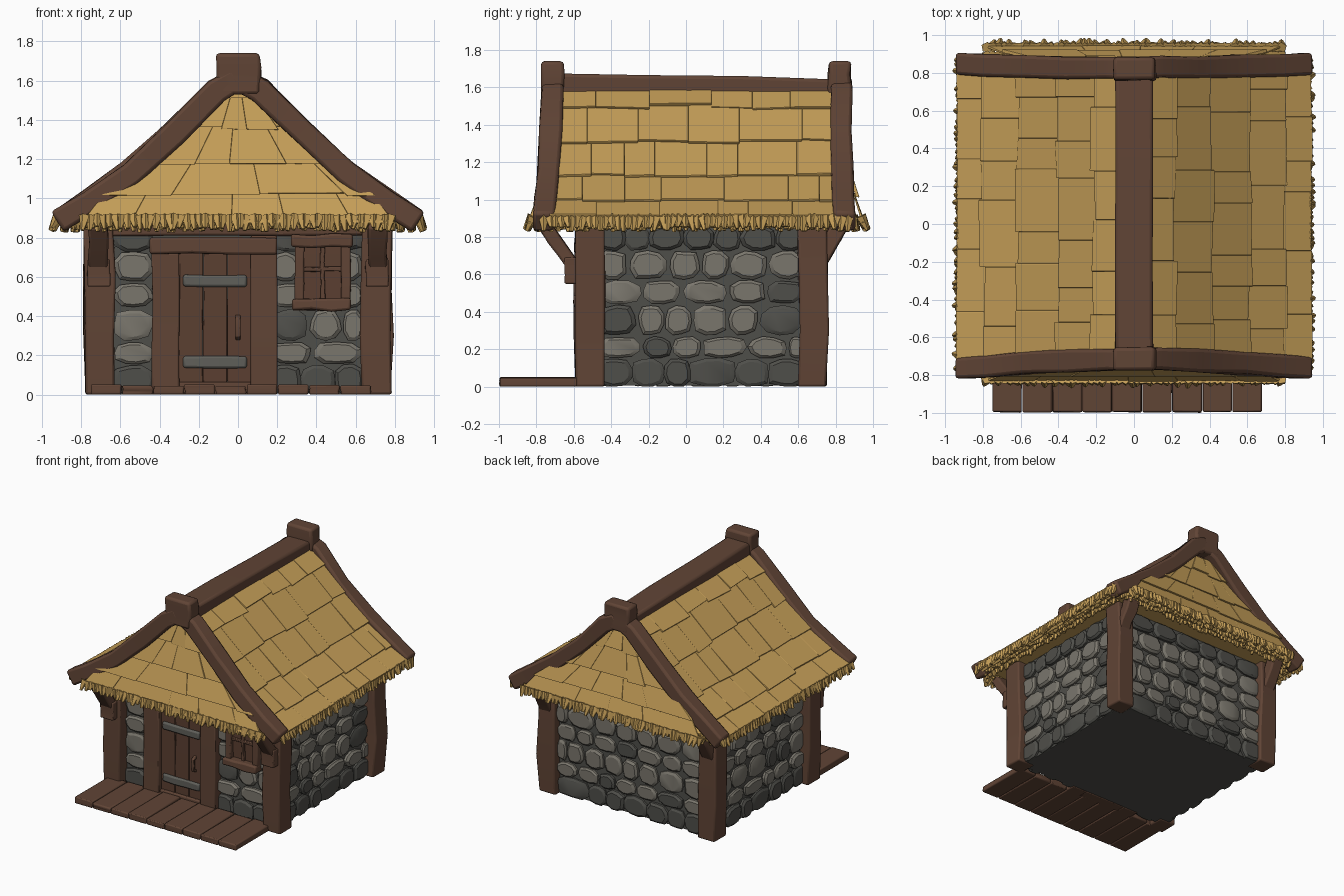
import bpy, bmesh, math, random
from mathutils import Vector, Matrix

if "Cube" in bpy.data.objects:
    bpy.data.objects.remove(bpy.data.objects["Cube"])
random.seed(4)
R = random.uniform


def material(name, rgb):
    m = bpy.data.materials.new(name)
    m.diffuse_color = (*rgb, 1)
    m.use_nodes = True
    m.node_tree.nodes["Principled BSDF"].inputs["Base Color"].default_value = m.diffuse_color
    return m


WOOD = material("brown wood", (0.118, 0.058, 0.036))
DOOR = material("door wood", (0.105, 0.050, 0.031))
THATCH = material("golden thatch", (0.56, 0.345, 0.098))
LIGHT = material("light stone", (0.195, 0.182, 0.152))
DARK = material("dark stone", (0.078, 0.077, 0.068))
METAL = material("grey iron", (0.115, 0.113, 0.10))


def finish(bm, name, mats, bevel=0.0, smooth=True):
    bmesh.ops.recalc_face_normals(bm, faces=bm.faces[:])
    me = bpy.data.meshes.new(name)
    bm.to_mesh(me)
    bm.free()
    ob = bpy.data.objects.new(name, me)
    bpy.context.collection.objects.link(ob)
    for m in mats:
        me.materials.append(m)
    if bevel:
        b = ob.modifiers.new("bevel", 'BEVEL')
        b.width, b.segments = bevel, 2
    if smooth:
        bpy.ops.object.select_all(action='DESELECT')
        ob.select_set(True)
        bpy.context.view_layer.objects.active = ob
        bpy.ops.object.shade_smooth_by_angle(angle=math.radians(28))
    return ob


def beam(name, pts, w, d, side=(1, 0, 0), mat=WOOD, jit=0.005, bevel=0.012):
    """Rough timber: rectangular section (w along side, d across) swept on a path."""
    pts, side = [Vector(p) for p in pts], Vector(side)
    if len(pts) == 2:
        pts = [pts[0].lerp(pts[1], t / 3) for t in range(4)]
    bm, rings = bmesh.new(), []
    for i, p in enumerate(pts):
        tan = (pts[min(i + 1, len(pts) - 1)] - pts[max(i - 1, 0)]).normalized()
        dep = tan.cross(side).normalized()
        k = jit if 0 < i < len(pts) - 1 else jit * 0.4
        off = side * R(-k, k) + dep * R(-k, k)
        rings.append([bm.verts.new(p + off + side * a * (w / 2 + R(-k, k)) + dep * b * (d / 2 + R(-k, k)))
                      for a, b in ((1, 1), (-1, 1), (-1, -1), (1, -1))])
    for a, b in zip(rings, rings[1:]):
        for i in range(4):
            bm.faces.new((a[i], a[(i + 1) % 4], b[(i + 1) % 4], b[i]))
    bm.faces.new(rings[0])
    bm.faces.new(rings[-1])
    return finish(bm, name, [mat], bevel)


def box(name, x, y, z, mat=WOOD, jit=0.003, bevel=0.008):
    cx, cy = sum(x) / 2, sum(y) / 2
    return beam(name, [(cx, cy, z[0]), (cx, cy, z[1])], x[1] - x[0], y[1] - y[0], mat=mat, jit=jit, bevel=bevel)


# stone walls: plain core plus raised rounded stones on each side
box("wall_core", (-0.70, 0.70), (-0.50, 0.69), (0.005, 0.87), DARK, 0, 0)


def stones(name, origin, along, out, length, top=0.86):
    bm = bmesh.new()
    o, a, n, up = Vector(origin), Vector(along), Vector(out), Vector((0, 0, 1))
    z = 0.0
    for h in (0.15, 0.12, 0.17, 0.13, 0.16, 0.13):
        u = -0.03 if length > 0.4 else 0.0
        while u < length - 0.04:
            w = min(R(0.13, 0.25), length - u)
            if length - u - w < 0.08:
                w = length - u
            edge = z < 0.05 or z > 0.70
            fill = 0.52 if edge else 0.47
            c, rot = o + a * (u + w / 2) + up * (z + h / 2), R(0, 0.6)
            shape = [(rot + i * math.tau / 10, R(0.92, 1.06)) for i in range(10)]
            prot, rings = R(0.022, 0.036), []
            for s, hh in ((1.0, -0.01), (1.0, prot * 0.55), (0.78, prot)):
                ring = []
                for t, r in shape:
                    ct, st = math.cos(t), math.sin(t)
                    q = (abs(ct) ** 3 + abs(st) ** 3) ** (-1 / 3) * r * s * fill
                    p = c + a * ct * q * w + up * st * q * h + n * hh
                    p.z = min(max(p.z, 0), top)
                    ring.append(bm.verts.new(p))
                rings.append(ring)
            faces = [bm.faces.new((lo[i], lo[(i + 1) % 10], hi[(i + 1) % 10], hi[i]))
                     for lo, hi in zip(rings, rings[1:]) for i in range(10)]
            faces.append(bm.faces.new(rings[-1]))
            dark = edge or (length > 0.4 and random.random() < 0.15)
            for f in faces:
                f.material_index = 1 if dark else 0
            u += w
        z += h
    return finish(bm, name, [LIGHT, DARK])


stones("right_wall_stones", (0.70, -0.45, 0), (0, 1, 0), (1, 0, 0), 1.08)
stones("left_wall_stones", (-0.70, -0.45, 0), (0, 1, 0), (-1, 0, 0), 1.08)
stones("back_wall_stones", (-0.65, 0.69, 0), (1, 0, 0), (0, 1, 0), 1.30)
stones("front_stones_left", (-0.64, -0.50, 0), (1, 0, 0), (0, -1, 0), 0.21)
stones("front_stones_right", (0.19, -0.50, 0), (1, 0, 0), (0, -1, 0), 0.45)

# corner posts and the braces that carry the roof
for s, sn in ((-1, "left"), (1, "right")):
    for y, yn in ((-0.515, "front"), (0.675, "back")):
        beam(f"{yn}_{sn}_post", [(s * 0.705, y, 0), (s * 0.712, y, 0.9)], 0.15, 0.155, jit=0.008)
    beam(f"front_{sn}_brace", [(s * 0.715, -0.60, 0.64), (s * 0.715, -0.76, 0.87)], 0.10, 0.07)
    box(f"front_{sn}_brace_foot", (s * 0.71 - 0.058, s * 0.71 + 0.058), (-0.65, -0.56), (0.55, 0.69))
    beam(f"back_{sn}_brace", [(s * 0.715, 0.70, 0.65), (s * 0.715, 0.83, 0.88)], 0.10, 0.09)
beam("front_top_beam", [(-0.66, -0.52, 0.845), (0.66, -0.52, 0.845)], 0.07, 0.07, (0, 1, 0))

# door with frame, boards, hinges and handle
box("door_left_jamb", (-0.44, -0.30), (-0.575, -0.48), (0, 0.72))
box("door_right_jamb", (0.065, 0.20), (-0.575, -0.48), (0, 0.81))
beam("door_lintel", [(-0.45, -0.54, 0.757), (0.20, -0.54, 0.757)], 0.11, 0.085, (0, 1, 0))
box("door_sill", (-0.30, 0.07), (-0.56, -0.48), (0, 0.065))
for i in range(3):
    x = -0.30 + i * 0.123
    box(f"door_board_{i + 1}", (x, x + 0.121), (-0.54, -0.48), (0.05, 0.72), DOOR, 0.002, 0.005)
for z in (0.165, 0.58):
    beam("door_hinge", [(-0.28, -0.545, z), (0.045, -0.545, z)], 0.03, 0.06, (0, 1, 0), METAL, 0.003)
beam("door_handle", [(0.0, -0.53, 0.40), (0.0, -0.565, 0.385), (0.0, -0.57, 0.34), (0.0, -0.565, 0.30),
                     (0.0, -0.53, 0.285)], 0.025, 0.02, jit=0.001, bevel=0.004)

# window
box("window_board", (0.31, 0.56), (-0.54, -0.48), (0.46, 0.79), DOOR)
for x in (0.29, 0.525):
    box("window_side", (x, x + 0.048), (-0.575, -0.48), (0.47, 0.77))
beam("window_head", [(0.27, -0.54, 0.785), (0.585, -0.54, 0.785)], 0.10, 0.065, (0, 1, 0))
beam("window_sill", [(0.275, -0.545, 0.46), (0.575, -0.545, 0.46)], 0.11, 0.06, (0, 1, 0))
box("window_bar_upright", (0.42, 0.445), (-0.56, -0.5), (0.48, 0.77), bevel=0.004)
beam("window_bar_level", [(0.33, -0.55, 0.64), (0.535, -0.55, 0.64)], 0.025, 0.025, (0, 1, 0), bevel=0.004)

# porch deck planks
for i in range(9):
    x = -0.75 + i * 0.159
    box("deck_plank", (x, x + 0.155), (-0.995, -0.56 + R(0, 0.02)), (0, 0.05 + R(-0.006, 0.004)), jit=0.003)

# roof curve from eave to ridge in x and z
CURVE = [Vector((x, 0, z)) for x, z in ((0.92, 0.88), (0.76, 0.98), (0.55, 1.13), (0.32, 1.34), (0.11, 1.55), (0, 1.61))]


def curve(v):
    t = min(max(v, 0), 0.999) * (len(CURVE) - 1)
    return CURVE[int(t)].lerp(CURVE[int(t) + 1], t % 1)


def half_width(z):
    for a, b in zip(CURVE, CURVE[1:]):
        if z <= b.z:
            return a.x + (b.x - a.x) * max(0, (z - a.z) / (b.z - a.z))
    return 0.0


def slope(s):
    def place(u, v, h):
        p = curve(v)
        t = curve(v + 0.1) - curve(v - 0.1)
        n = Vector((t.z, 0, -t.x)).normalized()
        return Vector((s * (p.x + n.x * h), u, p.z + n.z * h))
    return place


def gable(top, bottom):
    def place(u, v, h):
        z = 0.875 + 0.64 * v
        x = u * min(half_width(z) - 0.01, 0.80)
        y = top + (bottom - top) * (1 - min(v, 1)) ** 1.25
        return Vector((x, y + math.copysign(h, y), z))
    return place


def thatch(name, place, u0, u1, levels, step):
    """Overlapping courses of thick straw tiles laid on a surface."""
    bm = bmesh.new()
    for v0, v1 in zip(levels, levels[1:]):
        u = u0
        while u < u1 - 1e-4:
            e = min(u + step * R(0.6, 1.4), u1)
            if u1 - e < step * 0.4:
                e = u1
            lo, top = v0 + (R(-0.015, 0.015) if v0 > 0 else 0), min(v1 + 0.03, 1)
            hl, hu = R(0.04, 0.05), R(0.026, 0.032)
            vs = [bm.verts.new(place(*q)) for q in (
                (u, lo, hl), (e, lo + R(-0.01, 0.01), hl), (e, top, hu), (u, top, hu),
                (u, lo, -0.03), (e, lo, -0.03), (e, top, -0.02), (u, top, -0.02))]
            for f in ((0, 1, 2, 3), (7, 6, 5, 4), (0, 4, 5, 1), (1, 5, 6, 2), (2, 6, 7, 3), (3, 7, 4, 0)):
                bm.faces.new([vs[k] for k in f])
            u = e
    return finish(bm, name, [THATCH], 0.004, False)


def fringe(name, a, b, out):
    """Ragged straw ends hanging along an eave."""
    bm, a, b, out = bmesh.new(), Vector(a), Vector(b), Vector(out)
    n = int((b - a).length / 0.03)
    for row in range(3):
        for i in range(n + 1):
            d = (Vector((0, 0, -1)) + out * (0.45 - 0.2 * row) + Vector((R(-.2, .2), R(-.2, .2), 0))).normalized()
            length = R(0.06, 0.085)
            p = a.lerp(b, i / n) - out * 0.045 * row + d * length / 2
            bmesh.ops.create_cone(bm, cap_ends=True, segments=5, radius1=0.03, radius2=0.010, depth=length,
                                  matrix=Matrix.Translation(p) @ d.to_track_quat('Z', 'Y').to_matrix().to_4x4())
    return finish(bm, name, [THATCH], 0, False)


# solid straw core under the tiles
bm = bmesh.new()
for s in (-1, 1):
    for p in ((0.86, -0.68, 0.87), (0.86, 0.80, 0.87), (0.72, -0.82, 0.87), (0.72, 0.92, 0.87),
              (0.1, -0.64, 1.53), (0.1, 0.77, 1.53)):
        bm.verts.new((s * p[0], p[1], p[2]))
bmesh.ops.convex_hull(bm, input=bm.verts[:])
finish(bm, "roof_core", [THATCH], 0, False)

COURSES = [0, 0.17, 0.36, 0.55, 0.72, 0.95]
for s, sn in ((-1, "left"), (1, "right")):
    thatch(f"{sn}_roof_thatch", slope(s), -0.73, 0.84, COURSES, 0.26)
    fringe(f"{sn}_eave_fringe", (s * 0.915, -0.76, 0.91), (s * 0.915, 0.87, 0.91), (s, 0, 0))
thatch("front_gable_thatch", gable(-0.665, -0.80), -1, 1, [0, 0.22, 0.46, 0.76, 1], 0.5)
thatch("back_gable_thatch", gable(0.785, 0.91), -1, 1, [0, 0.22, 0.46, 0.76, 1], 0.5)
fringe("front_gable_fringe", (-0.78, -0.82, 0.91), (0.78, -0.82, 0.91), (0, -1, 0))
fringe("back_gable_fringe", (-0.78, 0.935, 0.91), (0.78, 0.935, 0.91), (0, 1, 0))

# curved gable timbers, their top blocks, and the ridge timber
for yn, top, bottom in (("front", -0.715, -0.765), ("back", 0.825, 0.85)):
    for s, sn in ((-1, "left"), (1, "right")):
        path = [(s * p.x, top + (bottom - top) * (p.x / 0.92) ** 2, p.z) for p in CURVE]
        beam(f"{yn}_{sn}_gable_timber", path, 0.115, 0.12, (0, 1, 0), jit=0.007, bevel=0.018)
    box(f"{yn}_ridge_block", (-0.11, 0.112), (top - 0.06, top + 0.06), (1.53, 1.74), jit=0.006, bevel=0.018)
beam("ridge_timber", [(0, -0.70, 1.60), (0, 0.80, 1.575)], 0.20, 0.14, jit=0.007, bevel=0.018)
